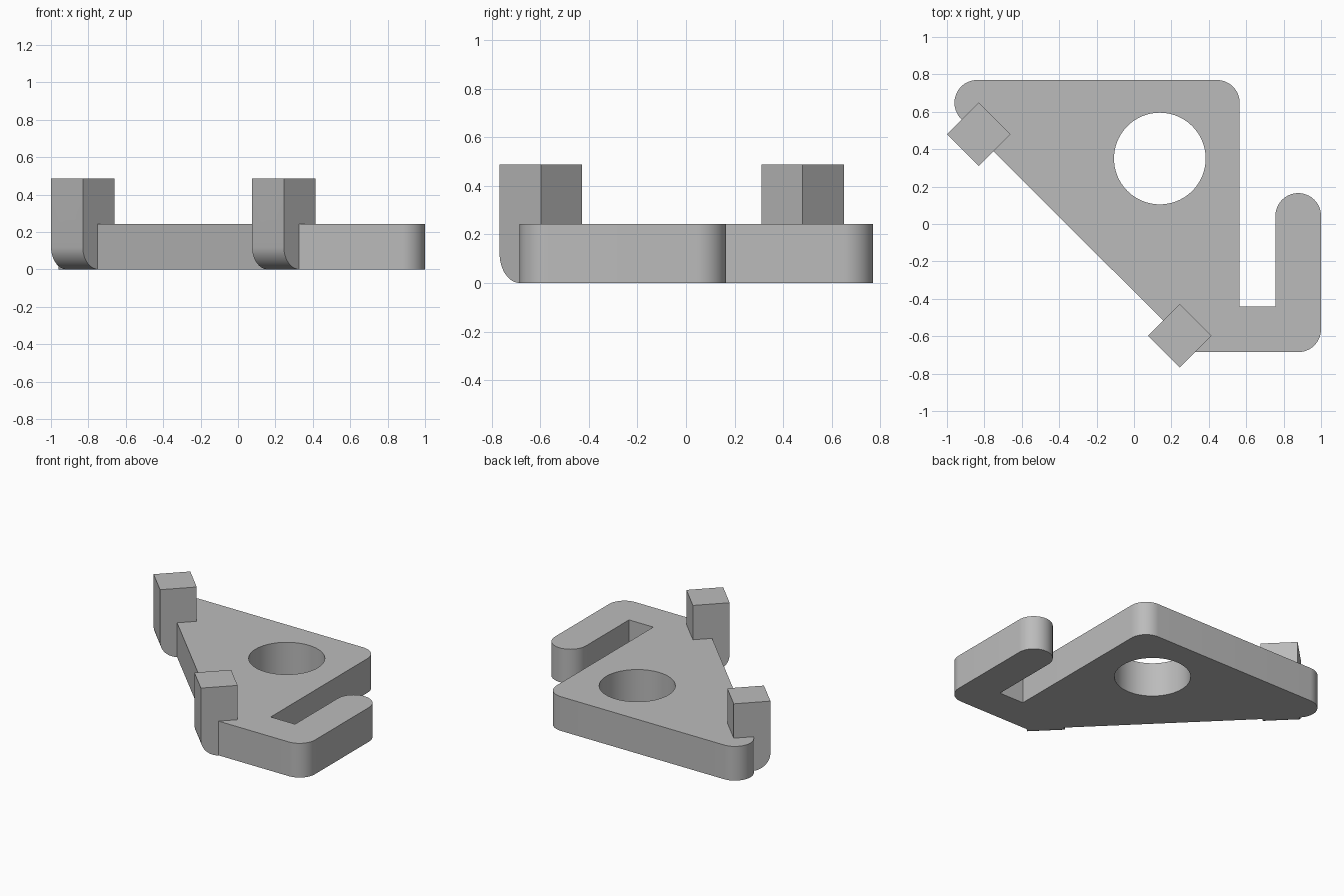
import bpy, bmesh
from math import cos, sin, pi, radians
from mathutils import Matrix, Vector

cube = bpy.data.objects.get("Cube")
if cube:
    bpy.data.objects.remove(cube, do_unlink=True)

grey = bpy.data.materials.new("plain grey")
grey.use_nodes = True
COLOUR = (0.5, 0.5, 0.5, 1)
grey.diffuse_color = COLOUR
grey.node_tree.nodes["Principled BSDF"].inputs["Base Color"].default_value = COLOUR

R = 0.122            # corner radius
PLATE_H = 0.243
BLOCK_H = 0.487
HALF = 0.12          # half the side of a clamp block


def arc(cx, cy, r, start, end, steps):
    """Points on an arc, angles in degrees."""
    angles = [radians(start + (end - start) * i / steps) for i in range(steps + 1)]
    return [(cx + r * cos(a), cy + r * sin(a)) for a in angles]


def circle(cx, cy, r, sides):
    return arc(cx, cy, r, 0, 360, sides)[:-1]


def prism(name, outline, low, high, matrix=Matrix()):
    """Extrude a flat outline along its local z axis."""
    bm = bmesh.new()
    face = bm.faces.new([bm.verts.new((x, y, low)) for x, y in outline])
    side = bmesh.ops.extrude_face_region(bm, geom=[face])["geom"]
    bmesh.ops.translate(bm, vec=(0, 0, high - low),
                        verts=[v for v in side if isinstance(v, bmesh.types.BMVert)])
    bm.transform(matrix)
    bmesh.ops.recalc_face_normals(bm, faces=bm.faces)
    mesh = bpy.data.meshes.new(name)
    bm.to_mesh(mesh)
    bm.free()
    mesh.materials.append(grey)
    obj = bpy.data.objects.new(name, mesh)
    bpy.context.collection.objects.link(obj)
    return obj


def select(obj):
    bpy.ops.object.select_all(action="DESELECT")
    obj.select_set(True)
    bpy.context.view_layer.objects.active = obj


def cut(obj, cutter):
    cutter.hide_render = True
    mod = obj.modifiers.new("cut", "BOOLEAN")
    mod.operation = "DIFFERENCE"
    mod.solver = "EXACT"
    mod.object = cutter
    select(obj)
    bpy.ops.object.modifier_apply(modifier=mod.name)
    bpy.data.objects.remove(cutter, do_unlink=True)


def smooth(obj):
    select(obj)
    bpy.ops.object.shade_smooth_by_angle(angle=radians(30))


# Base plate: slanted triangle with a hooked arm
outline = [(0.325, -0.685)]
outline += arc(0.878, -0.563, R, -90, 0, 16)
outline += arc(0.878, 0.043, R, 0, 180, 32)
outline += [(0.756, -0.44), (0.565, -0.44)]
outline += arc(0.443, 0.648, R, 0, 90, 16)
outline += arc(-0.838, 0.648, R, 90, 225, 24)
plate = prism("base_plate", outline, 0, PLATE_H)
cut(plate, prism("plate_hole_cutter", circle(0.138, 0.35, 0.245, 96), -0.1, 0.4))
smooth(plate)

# Clamp blocks: turned to face the slanted side, rounded under the outer edge
out = Vector((-1, -1, 0)).normalized()
up = Vector((0, 0, 1))
along = out.cross(up)


def frame(x_axis, y_axis, origin):
    m = Matrix((x_axis, y_axis, x_axis.cross(y_axis))).transposed().to_4x4()
    return Matrix.Translation(origin) @ m


profile = [(-HALF, 0)] + arc(0, HALF, HALF, -90, 0, 16) + [(HALF, BLOCK_H), (-HALF, BLOCK_H)]

for name, x, y in (("right_clamp_block", -0.83, 0.48), ("front_clamp_block", 0.245, -0.597)):
    origin = Vector((x, y, 0))
    block = prism(name, profile, -HALF, HALF, frame(out, up, origin))
    # Bolt bore right through, with a hexagonal nut pocket on the inner face
    bore = frame(along, up, origin + up * 0.365)
    cut(block, prism("bore_cutter", circle(0, 0, 0.048, 48), -0.2, 0.2, bore))
    cut(block, prism("nut_cutter", circle(0, 0, 0.1, 6), HALF - 0.058, 0.2, bore))
    smooth(block)
